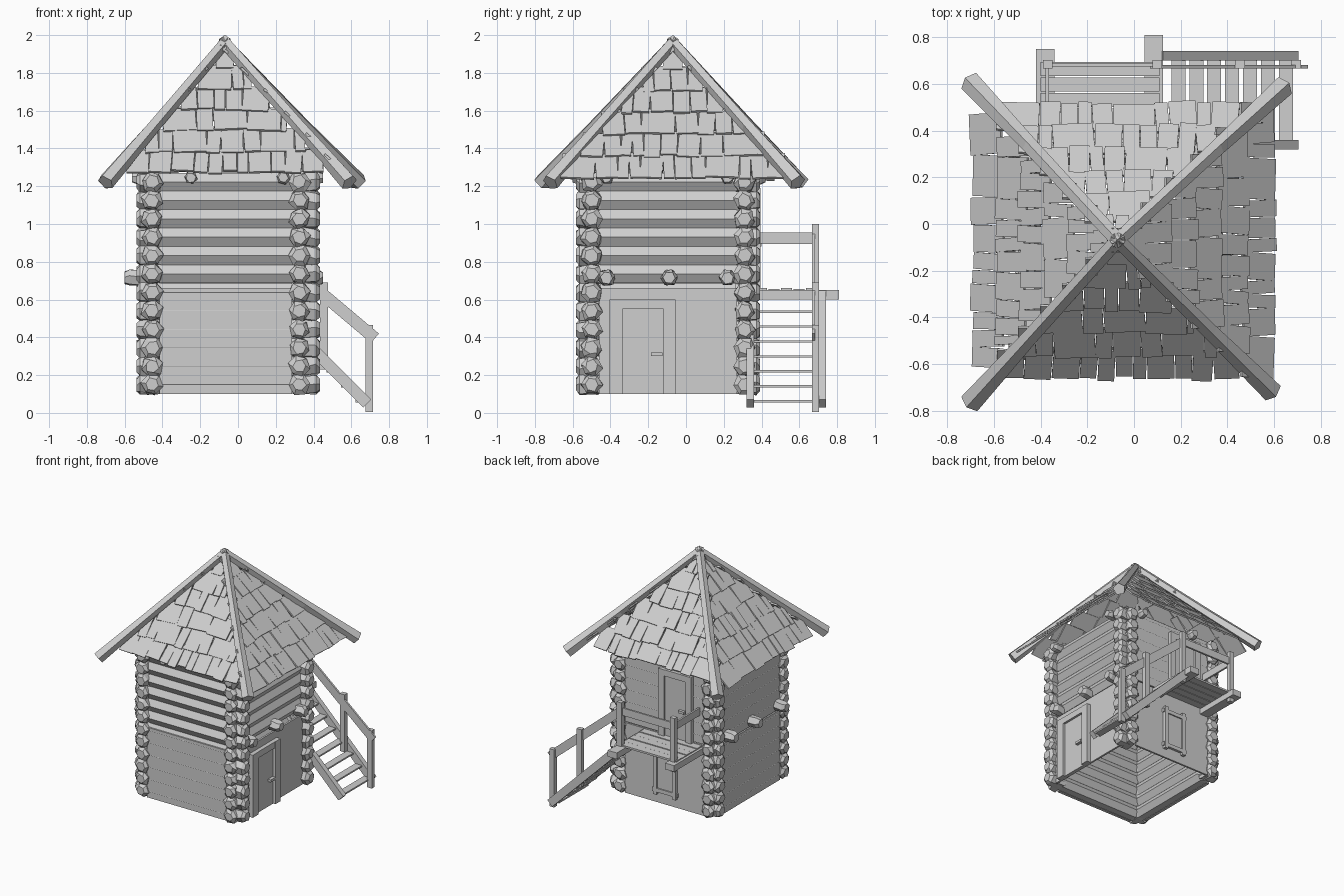
import bpy, bmesh, math, random
from mathutils import Vector, Matrix

if "Cube" in bpy.data.objects:
    bpy.data.objects.remove(bpy.data.objects["Cube"])

random.seed(4)
grey = bpy.data.materials.new("plain grey")
grey.diffuse_color = (0.62, 0.62, 0.62, 1)
grey.use_nodes = True
grey.node_tree.nodes["Principled BSDF"].inputs["Base Color"].default_value = grey.diffuse_color

def finish(name, bm):
    bmesh.ops.recalc_face_normals(bm, faces=bm.faces)
    me = bpy.data.meshes.new(name)
    bm.to_mesh(me)
    bm.free()
    me.materials.append(grey)
    ob = bpy.data.objects.new(name, me)
    bpy.context.collection.objects.link(ob)

def box(bm, x0, x1, y0, y1, z0, z1):
    m = Matrix.Translation(((x0 + x1) / 2, (y0 + y1) / 2, (z0 + z1) / 2)) @ \
        Matrix.Diagonal((x1 - x0, y1 - y0, z1 - z0, 1))
    bmesh.ops.create_cube(bm, size=1, matrix=m)

def frame(a, b):
    # axes along a-b, sideways and upwards
    d = (b - a).normalized()
    s = d.cross(Vector((0, 0, 1))).normalized()
    return d, s, s.cross(d)

def beam(bm, a, b, w, h):
    a, b = Vector(a), Vector(b)
    d, s, u = frame(a, b)
    m = Matrix((d * (b - a).length, s * w, u * h)).transposed().to_4x4()
    bmesh.ops.create_cube(bm, size=1, matrix=Matrix.Translation((a + b) / 2) @ m)

def log(bm, a, b, rings, n=6, jitter=0.0, turn=0.0):
    # rings: (distance along, radius, rough?)
    a, b = Vector(a), Vector(b)
    d, s, u = frame(a, b)
    loops = []
    for t, r, rough in rings:
        j = jitter if rough else 0
        tw = random.uniform(-3, 3) * j
        loops.append([])
        for k in range(n):
            ang = turn + tw + 2 * math.pi * k / n
            rr = r * (1 + random.uniform(-j, j))
            loops[-1].append(bm.verts.new(a + d * t + (s * math.cos(ang) + u * math.sin(ang)) * rr))
    for p, q in zip(loops, loops[1:]):
        for k in range(n):
            bm.faces.new((p[k], p[(k + 1) % n], q[(k + 1) % n], q[k]))
    bm.faces.new(loops[0])
    bm.faces.new(loops[-1])

X0, X1, Y0, Y1 = -0.455, 0.325, -0.5, 0.31      # wall centre lines
OUT, STEP, R = 0.083, 0.0975, 0.056

def wall_log(bm, a, b, ends_only):
    a, b = Vector(a), Vector(b)
    L = (b - a).length
    c = 2 * OUT - 0.035
    tip = [(0, .036, 1), (.02, .057, 1), (c - .02, .057, 1), (c, R, 0)]
    if ends_only:
        log(bm, a, b, tip, 6, 0.12)
        log(bm, b, a, tip, 6, 0.12)
    else:
        log(bm, a, b, tip + [(L - t, r, k) for t, r, k in reversed(tip)], 6, 0.12)

# log walls (the lower right and back walls are panels between log ends)
for name, pos, along_x in (("front_logs", Y0, 1), ("back_logs", Y1, 1), ("left_logs", X0, 0), ("right_logs", X1, 0)):
    bm = bmesh.new()
    for i in range(12):
        z = 0.15 + STEP * i
        ends = i < 6 and name in ("back_logs", "right_logs")
        if along_x:
            wall_log(bm, (X0 - OUT, pos, z), (X1 + OUT + .025, pos, z), ends)
        else:
            wall_log(bm, (pos, Y0 - OUT, z), (pos, Y1 + OUT, z), ends)
    finish(name, bm)

# smooth wall panels
P = 0.055
bm = bmesh.new()
box(bm, X0 + .04, X1 - .04, Y0 - P, Y0 - .03, .1, .66)
box(bm, X1 + .04, X1 + P, Y0 + .04, Y1 - .04, .1, .66)
box(bm, X0 + .04, X1 - .04, Y1 + .04, Y1 + P, .1, .66)
box(bm, X0 + .04, X1 - .04, Y1 + .03, Y1 + P, .67, 1.25)
for z0, z1 in ((.1, .66), (.67, 1.25)):
    box(bm, X0 - P, X0 - .03, Y0 + .04, Y1 - .04, z0, z1)
finish("wall_panels", bm)

# projecting ends of floor beams and eaves beams
bm = bmesh.new()
def stub(a, b, r):
    L = (Vector(b) - Vector(a)).length
    log(bm, a, b, [(0, r, 0), (L - .025, r, 1), (L, r * .75, 1)], 6, 0.1)
for y in (-.42, -.09, .22):
    stub((X0 - .03, y, .715), (-.6, y, .715), .045)
    stub((X1 + .03, y, .715), (.45, y, .715), .045)
for y in (-.42, .22):
    stub((X0, y, 1.245), (-.56, y, 1.245), .036)
    stub((X1, y, 1.245), (.45, y, 1.245), .036)
for x in (-.25, .24):
    stub((x, Y0, 1.245), (x, -.6, 1.245), .036)
    stub((x, Y1, 1.245), (x, .42, 1.245), .036)
finish("floor_and_eaves_beams", bm)

# roof shingles: overlapping rows on four slopes
CX, CY, TOP = -.07, -.07, 1.93
bm = bmesh.new()
for side, (reach, drop) in enumerate(((.585, .66), (.665, .69), (.585, .66), (.615, .69))):
    ang = math.atan(drop / reach)
    rot = Matrix.Rotation(side * math.pi / 2, 3, 'Z')
    o, t = rot @ Vector((0, -1, 0)), rot @ Vector((1, 0, 0))
    s = o * math.cos(ang) - Vector((0, 0, math.sin(ang)))
    n = o * math.sin(ang) + Vector((0, 0, math.cos(ang)))
    rows = 6
    for r in range(rows):
        d0, d1 = reach * r / rows, reach * (r + 1) / rows
        half = (d0 + d1) / 2 * .97
        x = -half
        while x < half - .02:
            w = min(random.choice((.06, .075, .09, .12, .18)), half - x)
            if half - x - w < .03:
                w = half - x
            length = (d1 - d0) / math.cos(ang) + .025 + random.uniform(-.015, .01)
            q = Matrix.Rotation(random.uniform(-.07, .07), 3, n) @ Matrix.Rotation(-.06, 3, t)
            mid = (d0 + d1) / 2 / math.cos(ang) - .01 + random.uniform(-.008, .008)
            c = Vector((CX, CY, TOP)) + s * mid + t * (x + w / 2) + n * random.uniform(-.004, .006)
            m = Matrix((q @ t * (w - .004), q @ s * length, q @ n * .012)).transposed().to_4x4()
            bmesh.ops.create_cube(bm, size=1, matrix=Matrix.Translation(c) @ m)
            x += w
finish("roof_shingles", bm)

# hip poles meeting at the peak
bm = bmesh.new()
apex = Vector((CX, CY, 1.962))
for x, y in ((-.70, .61), (.64, .59), (-.70, -.765), (.59, -.72)):
    e = Vector((x, y, 1.22))
    L = (e - apex).length
    log(bm, apex, e, [(-.02, .032, 1), (L * .6, .036, 0), (L, .048, 1)], 5, 0.06, .3)
finish("roof_hip_poles", bm)

# ground door on the right wall
bm = bmesh.new()
xw = X1 + .045
box(bm, xw, xw + .045, -.405, -.335, .1, .6)
box(bm, xw, xw + .045, -.12, -.055, .1, .6)
box(bm, xw, xw + .043, -.335, -.12, .55, .6)
box(bm, xw, xw + .025, -.335, -.12, .1, .55)
box(bm, xw, xw + .05, -.185, -.125, .3, .32)
finish("ground_door", bm)

# balcony door and lower window on the back wall
yw = Y1 + .045
bm = bmesh.new()
for x in (-.32, -.08):
    box(bm, x, x + .05, yw, yw + .04, .65, 1.19)
box(bm, -.27, -.08, yw, yw + .038, 1.14, 1.19)
box(bm, -.27, -.08, yw, yw + .022, .65, 1.14)
box(bm, -.26, -.21, yw, yw + .045, .88, .9)
finish("balcony_door", bm)
bm = bmesh.new()
for x in (-.18, -.01):
    box(bm, x, x + .03, yw, yw + .035, .17, .53)
for z in (.19, .48):
    box(bm, -.19, .03, yw, yw + .03, z, z + .03)
box(bm, -.15, -.01, yw, yw + .02, .2, .5)
finish("back_window", bm)

# balcony
bm = bmesh.new()
box(bm, -.42, -.34, .34, .75, .6, .65)
box(bm, .045, .125, .34, .81, .6, .65)
for i in range(5):
    y = .37 + .066 * i
    box(bm, -.4, .11, y, y + .06, .645, .66 - .003 * (i % 2))
finish("balcony_deck", bm)

# stairs
bm = bmesh.new()
for y in (.34, .722):
    beam(bm, (.1, y, .63), (.685, y, .05), .04, .06)
for i in range(7):
    x = .19 + .077 * i
    box(bm, x - .03, x + .03, .345, .715, .53 - .079 * i, .542 - .079 * i)
finish("stairs", bm)

# railing posts and rails
bm = bmesh.new()
for x, z0, z1 in ((-.37, .57, 1.0), (.10, .57, 1.0), (.455, .23, .69), (.695, .005, .465)):
    box(bm, x - .021, x + .021, .667, .703, z0, z1)
box(bm, -.38, .11, .675, .69, .895, .955)
box(bm, -.38, -.365, .33, .685, .895, .955)
beam(bm, (.09, .675, .93), (.725, .675, .395), .015, .065)
finish("railing", bm)
